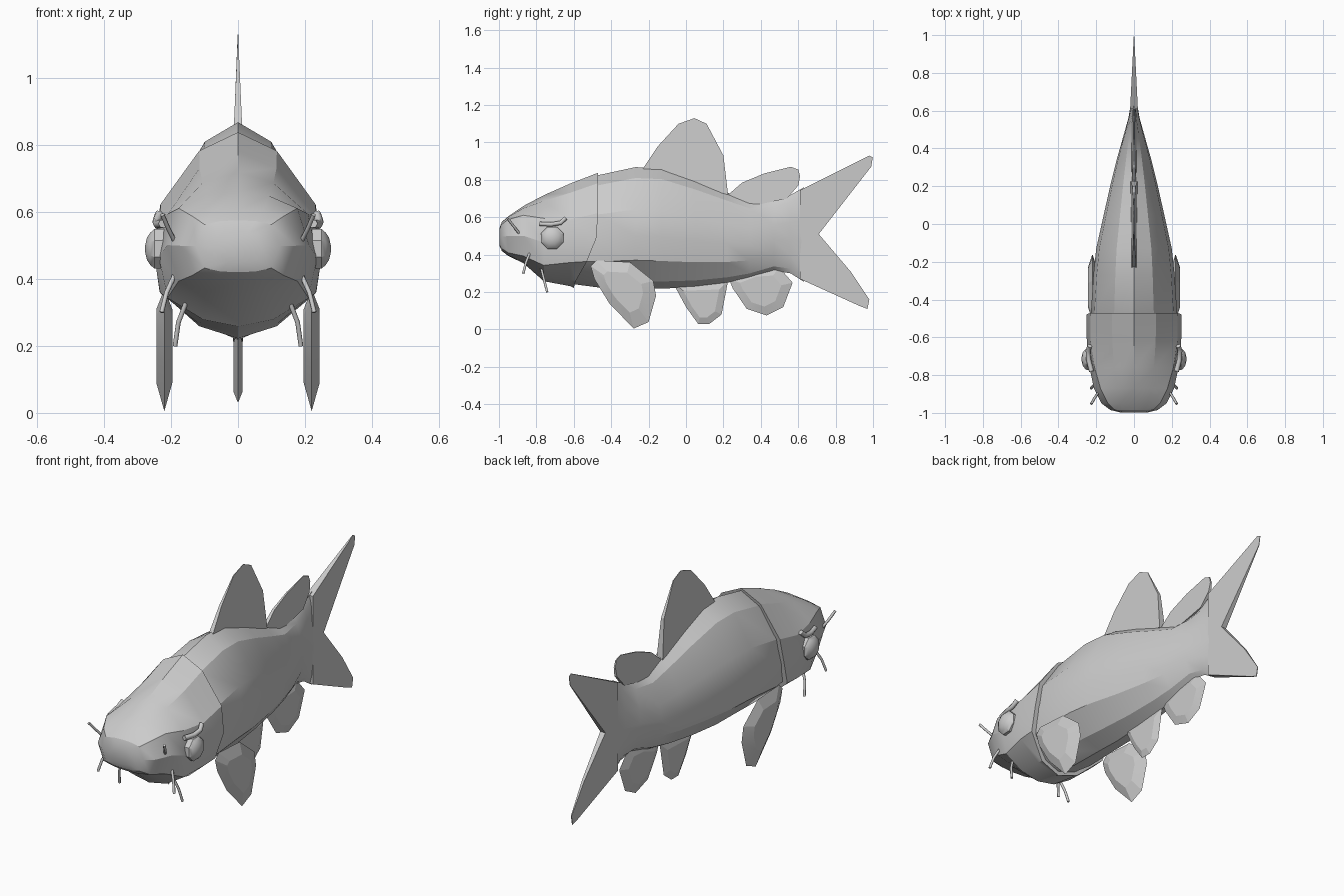
import bpy, bmesh, math
from mathutils import Vector

if "Cube" in bpy.data.objects:
    bpy.data.objects.remove(bpy.data.objects["Cube"])

# half cross-sections: (fraction of half width, fraction of depth from the top)
OVAL = [(0, 0), (.46, .09), (.92, .35), (1, .57), (.93, .77), (.46, .94), (0, 1)]
BOXY = [(0, 0), (.42, .015), (.8, .08), (1, .5), (.8, .92), (.42, .985), (0, 1)]


def finish(name, bm, angle=25):
    bmesh.ops.recalc_face_normals(bm, faces=bm.faces)
    me = bpy.data.meshes.new(name)
    bm.to_mesh(me)
    bm.free()
    ob = bpy.data.objects.new(name, me)
    bpy.context.collection.objects.link(ob)
    bpy.ops.object.select_all(action='DESELECT')
    ob.select_set(True)
    bpy.context.view_layer.objects.active = ob
    bpy.ops.object.shade_smooth_by_angle(angle=math.radians(angle))
    return ob


def skin(bm, rings):
    for a, b in zip(rings, rings[1:]):
        n = len(a)
        for i in range(n):
            j = (i + 1) % n
            bm.faces.new((a[i], a[j], b[j], b[i]))
    bm.faces.new(rings[0])
    bm.faces.new(rings[-1])


def loft(name, sections, end_shift=None):
    bm = bmesh.new()
    rings = []
    for k, (y, w, top, bottom, box) in enumerate(sections):
        half = []
        for i, (o, b) in enumerate(zip(OVAL, BOXY)):
            u, v = (p + (q - p) * box for p, q in zip(o, b))
            shift = end_shift[i] if end_shift and k == len(sections) - 1 else 0
            half.append((u * w, y + shift, top - v * (top - bottom)))
        full = half + [(-x, yy, z) for x, yy, z in half[-2:0:-1]]
        rings.append([bm.verts.new(p) for p in full])
    skin(bm, rings)
    return finish(name, bm)


def fin(name, outline, thick, x=0, inset=None):
    """inset: lens-shaped fin; otherwise thick(y, z) gives a taper."""
    bm = bmesh.new()
    n = len(outline)
    cy, cz = (sum(p[i] for p in outline) / n for i in (0, 1))
    k = inset or 1
    sides = []
    for s in (-1, 1):
        sides.append([bm.verts.new((x + s * (thick if inset else max(.001, thick(y, z))),
                                    cy + (y - cy) * k, cz + (z - cz) * k)) for y, z in outline])
    if inset:
        sides.insert(1, [bm.verts.new((x, y, z)) for y, z in outline])
    skin(bm, sides)
    return finish(name, bm, 12)


def tube(name, pts, radius):
    cu = bpy.data.curves.new(name, 'CURVE')
    cu.dimensions = '3D'
    cu.bevel_depth = radius
    cu.bevel_resolution = 1
    cu.use_fill_caps = True
    sp = cu.splines.new('POLY')
    sp.points.add(len(pts) - 1)
    for p, co in zip(sp.points, pts):
        p.co = (*co, 1)
    ob = bpy.data.objects.new(name, cu)
    bpy.context.collection.objects.link(ob)
    bpy.ops.object.select_all(action='DESELECT')
    ob.select_set(True)
    bpy.context.view_layer.objects.active = ob
    bpy.ops.object.convert(target='MESH')


# body and head, the head overlapping the body at the gill edge
loft("body", [
    (-.66, .20, .73, .25, 0), (-.47, .228, .825, .225, 0), (-.27, .215, .868, .222, 0),
    (-.13, .20, .862, .218, 0), (.05, .16, .80, .228, 0), (.22, .122, .732, .25, 0),
    (.34, .092, .685, .275, 0), (.47, .055, .69, .315, 0), (.56, .03, .72, .30, 0),
    (.63, .018, .76, .255, 0)])
loft("head", [
    (-.998, .07, .54, .45, 1), (-.985, .125, .575, .42, 1), (-.95, .172, .605, .393, 1),
    (-.87, .212, .66, .355, .7), (-.76, .236, .718, .258, .3), (-.62, .25, .78, .232, 0),
    (-.47, .252, .838, .222, 0)], [0, 0, 0, -.01, -.06, -.12, -.13])

# fins on the centre line
fin("dorsal_fin", [(-.23, .86), (-.15, .98), (-.04, 1.1), (.045, 1.13), (.11, 1.1),
                   (.2, .93), (.225, .72), (.05, .77), (-.12, .84)],
    lambda y, z: .013 * (1.14 - z) / .3)
fin("rear_dorsal_fin", [(.225, .72), (.3, .785), (.42, .835), (.56, .87), (.6, .855), (.61, .82),
                        (.6, .77), (.54, .7), (.35, .66)],
    lambda y, z: .012 * (.9 - z) / .2)
fin("tail_fin", [(.61, .745), (.98, .93), (.999, .92), (.99, .87), (.71, .51), (.88, .31),
                 (.98, .16), (.97, .11), (.93, .125), (.61, .27)],
    lambda y, z: .02 * (1.02 - y) / .4)
fin("pelvic_fin", [(-.07, .25), (.0, .12), (.065, .03), (.125, .03), (.19, .08), (.225, .26)],
    .014, inset=.65)
fin("anal_fin", [(.23, .27), (.25, .22), (.325, .11), (.43, .075), (.52, .12), (.57, .25),
                 (.5, .33), (.36, .32)], .014, inset=.65)

# paired parts
for side, s in (("right", 1), ("left", -1)):
    fin(side + "_pectoral_fin", [(-.48, .37), (-.51, .34), (-.49, .27), (-.41, .14), (-.28, .005),
                                 (-.2, .04), (-.16, .18), (-.175, .26), (-.3, .36)],
        .024, x=s * .22, inset=.6)
    # eye: octagonal stepped dome
    bm = bmesh.new()
    rings = []
    for x, r in ((.2, .064), (.25, .064), (.262, .052), (.272, .036), (.277, .012)):
        rings.append([bm.verts.new((s * x, -.715 + r * math.cos(a), .49 + r * math.sin(a)))
                      for a in [(i + .5) * math.pi / 4 for i in range(8)]])
    skin(bm, rings)
    finish(side + "_eye", bm)
    tube(side + "_brow", [(s * .225, -.78, .565), (s * .24, -.72, .562), (s * .243, -.67, .57),
                          (s * .235, -.645, .595)], .013)
    # whiskers
    for name, pts in (
            ("upper", [(.185, -.885, .505), (.208, -.92, .55), (.226, -.952, .592)]),
            ("middle", [(.19, -.835, .41), (.213, -.855, .36), (.228, -.87, .30)]),
            ("lower", [(.155, -.775, .33), (.178, -.76, .27), (.188, -.742, .2)])):
        tube(f"{side}_{name}_whisker", [(s * x, y, z) for x, y, z in pts], .007)
